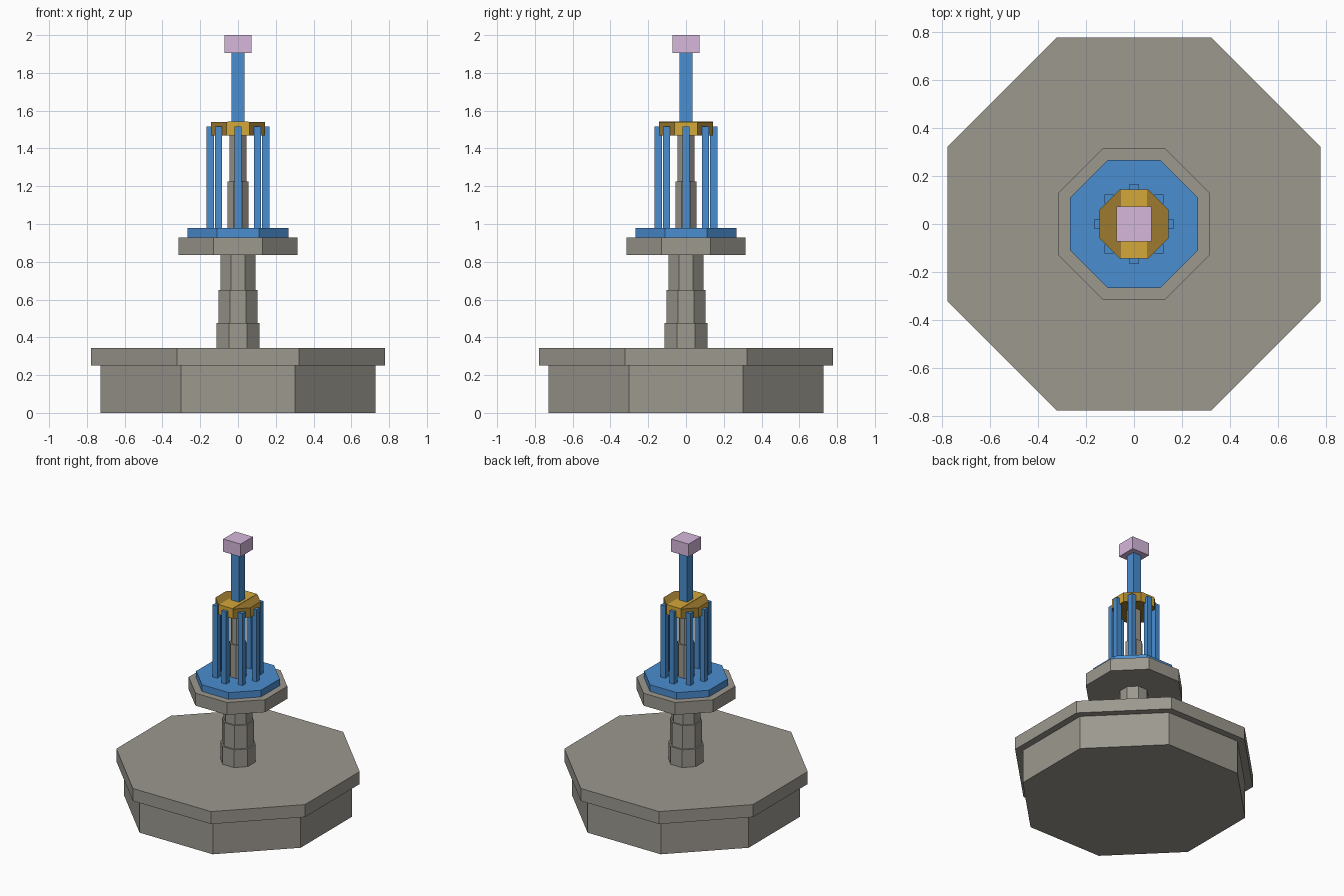
import bpy
import math

cube = bpy.data.objects.get("Cube")
if cube:
    bpy.data.objects.remove(cube, do_unlink=True)


def material(name, rgb):
    linear = [(c / 255 / 12.92) if c < 11 else ((c / 255 + 0.055) / 1.055) ** 2.4 for c in rgb]
    mat = bpy.data.materials.new(name)
    mat.use_nodes = True
    mat.diffuse_color = (*linear, 1)
    mat.node_tree.nodes["Principled BSDF"].inputs["Base Color"].default_value = (*linear, 1)
    return mat


stone = material("warm grey stone", (156, 152, 143))
water = material("water blue", (74, 141, 208))
gold = material("bright gold", (212, 168, 56))
dark_gold = material("dark gold", (156, 122, 48))
pink = material("pale pink", (214, 184, 220))


def prism(name, sides, apothem, bottom, top, mat, x=0, y=0):
    """Upright prism with flat sides facing the axes."""
    bpy.ops.mesh.primitive_cylinder_add(
        vertices=sides, radius=apothem / math.cos(math.pi / sides),
        depth=top - bottom, location=(x, y, (bottom + top) / 2))
    obj = bpy.context.object
    obj.name = name
    turn = math.pi / sides
    for v in obj.data.vertices:
        vx, vy = v.co.x, v.co.y
        v.co.x = vx * math.cos(turn) - vy * math.sin(turn)
        v.co.y = vx * math.sin(turn) + vy * math.cos(turn)
    obj.data.materials.append(mat)
    return obj


# Stone basin, stepped column and bowl
for name, apothem, bottom, top in [
    ("basin_wall", 0.728, 0, 0.25),
    ("basin_rim", 0.778, 0.25, 0.343),
    ("column_base", 0.113, 0.343, 0.475),
    ("column_middle", 0.102, 0.475, 0.65),
    ("column_neck", 0.092, 0.65, 0.835),
    ("upper_bowl", 0.315, 0.835, 0.928),
    ("upper_column", 0.055, 0.928, 1.225),
    ("upper_column_neck", 0.045, 1.225, 1.47),
]:
    prism(name, 8, apothem, bottom, top, stone)

# Water surface in the bowl and the falling streams
prism("bowl_water", 8, 0.267, 0.928, 0.978, water)
for i in range(8):
    a = i * math.pi / 4
    prism(f"water_stream_{i + 1}", 4, 0.019, 0.978, 1.515, water,
          0.147 * math.cos(a), 0.147 * math.sin(a))

# Gold crown: bright on the axis faces, dark on the diagonals
crown = prism("gold_crown", 8, 0.144, 1.468, 1.54, dark_gold)
crown.data.materials.append(gold)
for face in crown.data.polygons:
    n = face.normal
    if abs(n.z) < 0.5 and max(abs(n.x), abs(n.y)) > 0.9:
        face.material_index = 1

# Bright inlay across the crown top
bpy.ops.mesh.primitive_cube_add(size=1, location=(0, 0, 1.54))
inlay = bpy.context.object
inlay.name = "crown_inlay"
inlay.scale = (0.11, 0.287, 0.004)
inlay.data.materials.append(gold)

# Central jet and its cap
prism("water_jet", 4, 0.034, 1.54, 1.905, water)
prism("jet_cap", 4, 0.072, 1.905, 2.0, pink)
